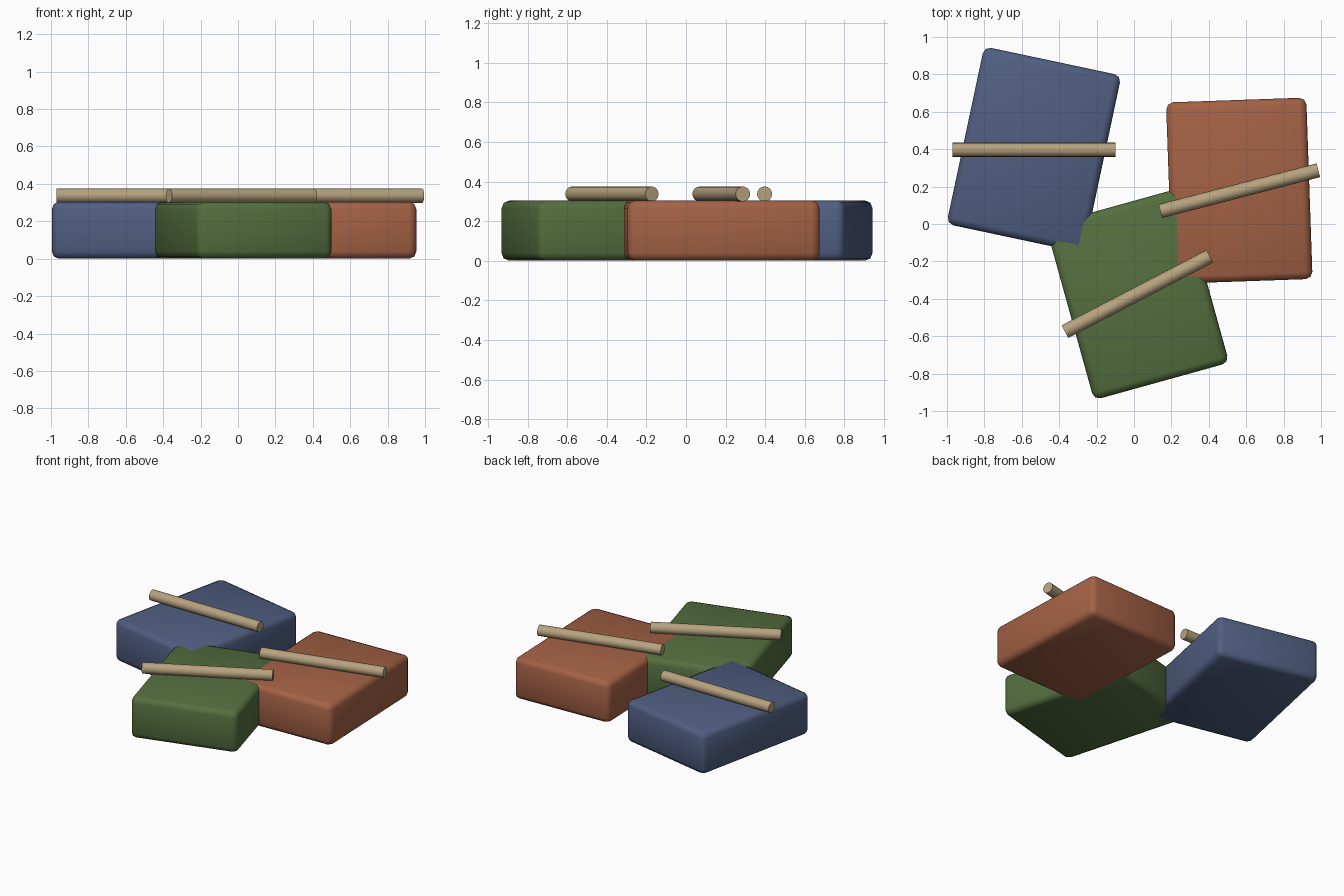
import bpy
from math import radians

cube = bpy.data.objects.get("Cube")
if cube:
    bpy.data.objects.remove(cube, do_unlink=True)

WIDTH, LENGTH, HEIGHT = 0.75, 0.97, 0.304
ROD_LENGTH, ROD_RADIUS = 0.873, 0.038


def material(name, color):
    mat = bpy.data.materials.new(name)
    mat.use_nodes = True
    mat.diffuse_color = (*color, 1)
    bsdf = mat.node_tree.nodes["Principled BSDF"]
    bsdf.inputs["Base Color"].default_value = (*color, 1)
    bsdf.inputs["Roughness"].default_value = 0.8
    return mat


def block(name, mat, x, y, angle, shrink=0.0):
    """Softly bevelled slab; shrink keeps overlapping faces from coinciding."""
    bpy.ops.mesh.primitive_cube_add(size=1, location=(x, y, HEIGHT / 2),
                                    rotation=(0, 0, radians(angle)))
    ob = bpy.context.object
    ob.name = name
    ob.scale = (WIDTH, LENGTH, HEIGHT - shrink)
    bpy.ops.object.transform_apply(location=False, rotation=False, scale=True)
    bevel = ob.modifiers.new("rounded_edges", "BEVEL")
    bevel.width = 0.038
    bevel.segments = 2
    bpy.ops.object.shade_smooth()
    ob.data.materials.append(mat)


def rod(name, mat, x, y, angle):
    """Round stick lying on top of a block."""
    bpy.ops.mesh.primitive_cylinder_add(
        vertices=16, radius=ROD_RADIUS, depth=ROD_LENGTH,
        location=(x, y, HEIGHT + ROD_RADIUS - 0.005),
        rotation=(0, radians(90), radians(angle)))
    ob = bpy.context.object
    ob.name = name
    bpy.ops.object.shade_smooth_by_angle(angle=radians(40))
    ob.data.materials.append(mat)


blue = material("slate_blue", (0.08, 0.112, 0.22))
red = material("brick_red", (0.37, 0.12, 0.06))
green = material("moss_green", (0.09, 0.16, 0.05))
tan = material("tan_wood", (0.47, 0.36, 0.21))

# Label, material, centre, block angle, rod angle, height shrink
sets = [
    ("blue", blue, -0.535, 0.397, -12, 0, 0),
    ("red", red, 0.563, 0.178, 2, 14.5, 0),
    ("green", green, 0.018, -0.374, 15.5, 27.5, 0.002),
]
for label, mat, x, y, block_angle, rod_angle, shrink in sets:
    block(label + "_block", mat, x, y, block_angle, shrink)
    rod(label + "_block_rod", tan, x, y, rod_angle)
